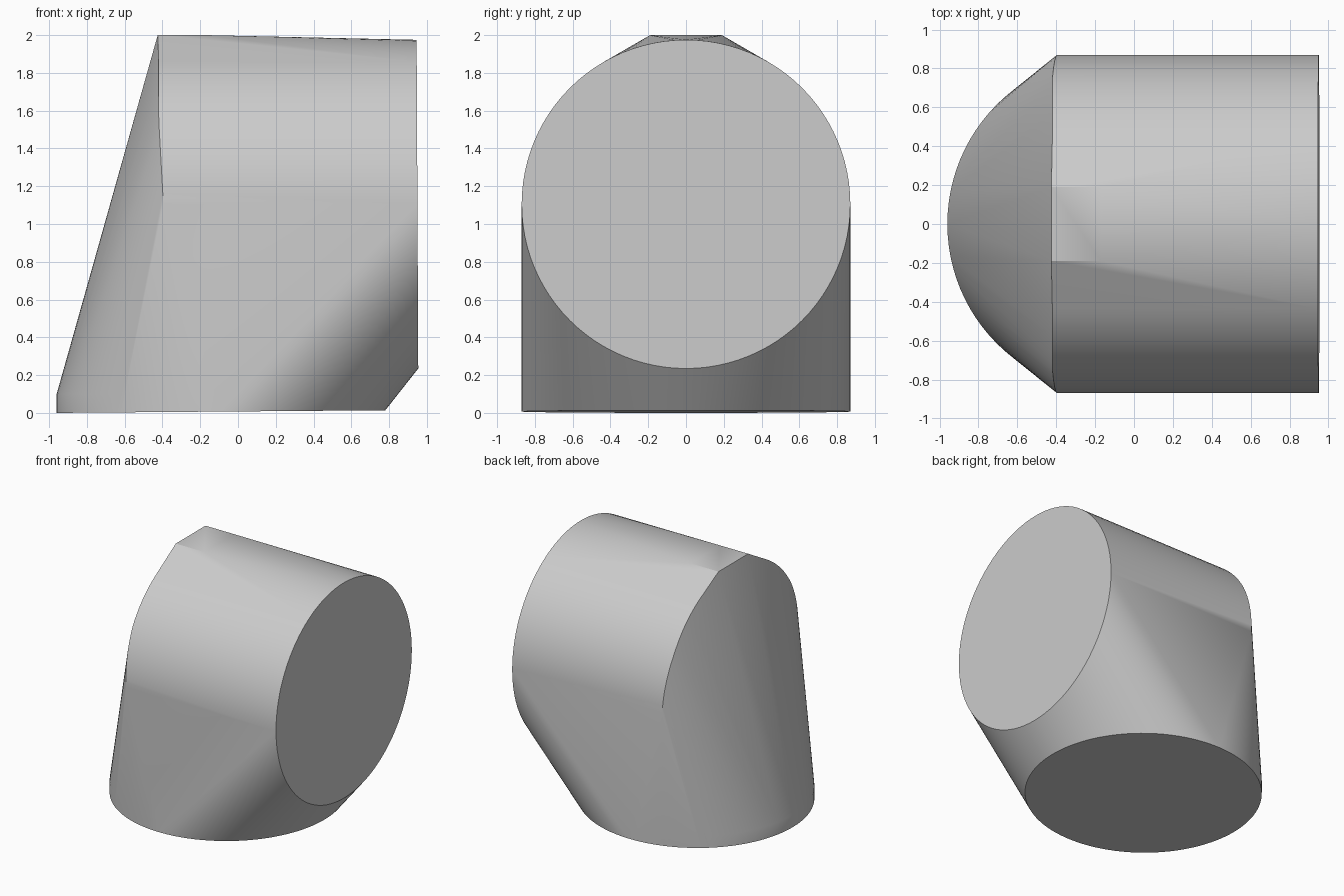
import bpy, bmesh
from math import sin, cos, pi, radians

cube = bpy.data.objects.get("Cube")
if cube:
    bpy.data.objects.remove(cube, do_unlink=True)

grey = bpy.data.materials.new("plain grey")
grey.use_nodes = True
colour = (0.6, 0.6, 0.6, 1)
grey.diffuse_color = colour
grey.node_tree.nodes["Principled BSDF"].inputs["Base Color"].default_value = colour

R = 0.87       # radius of both openings
SIDES = 96
AXIS_Z = 1.105  # height of the horizontal opening's axis
AXIS_X = -0.09  # position of the vertical opening's axis

points = []
for i in range(SIDES):
    a = 2 * pi * i / SIDES
    c, s = R * cos(a), R * sin(a)
    # Bottom disc, tilted very slightly, with a short upright rim at the left
    points.append((AXIS_X + c, s, 0.007 + 0.008 * c))
    if c < -0.55:
        points.append((AXIS_X + c, s, 0.1))
    # Side disc, leaning very slightly
    points.append((0.95 - 0.005 * c, s, AXIS_Z + c))
    # Upper half ring where the barrel meets the slanted back
    if c >= -0.01:
        points.append((-0.395 - 0.025 * min(1, c / 0.45), s, AXIS_Z + c))

# Flat ridge on top
for y in (-0.19, 0.19):
    for x in (-0.425, -0.17):
        points.append((x, y, 2.0))

# Wrap everything in one tight skin
bm = bmesh.new()
for p in points:
    bm.verts.new(p)
hull = bmesh.ops.convex_hull(bm, input=bm.verts)
loose = {g for g in hull["geom_interior"] + hull["geom_unused"]
         if isinstance(g, bmesh.types.BMVert)}
bmesh.ops.delete(bm, geom=list(loose), context="VERTS")
bmesh.ops.dissolve_limit(bm, angle_limit=radians(0.3), verts=bm.verts, edges=bm.edges)
bmesh.ops.recalc_face_normals(bm, faces=bm.faces)

mesh = bpy.data.meshes.new("elbow_body")
bm.to_mesh(mesh)
bm.free()
mesh.materials.append(grey)
body = bpy.data.objects.new("elbow_body", mesh)
bpy.context.collection.objects.link(body)

# Smooth round walls, crisp rims
bpy.ops.object.select_all(action="DESELECT")
body.select_set(True)
bpy.context.view_layer.objects.active = body
bpy.ops.object.shade_smooth_by_angle(angle=radians(25))
